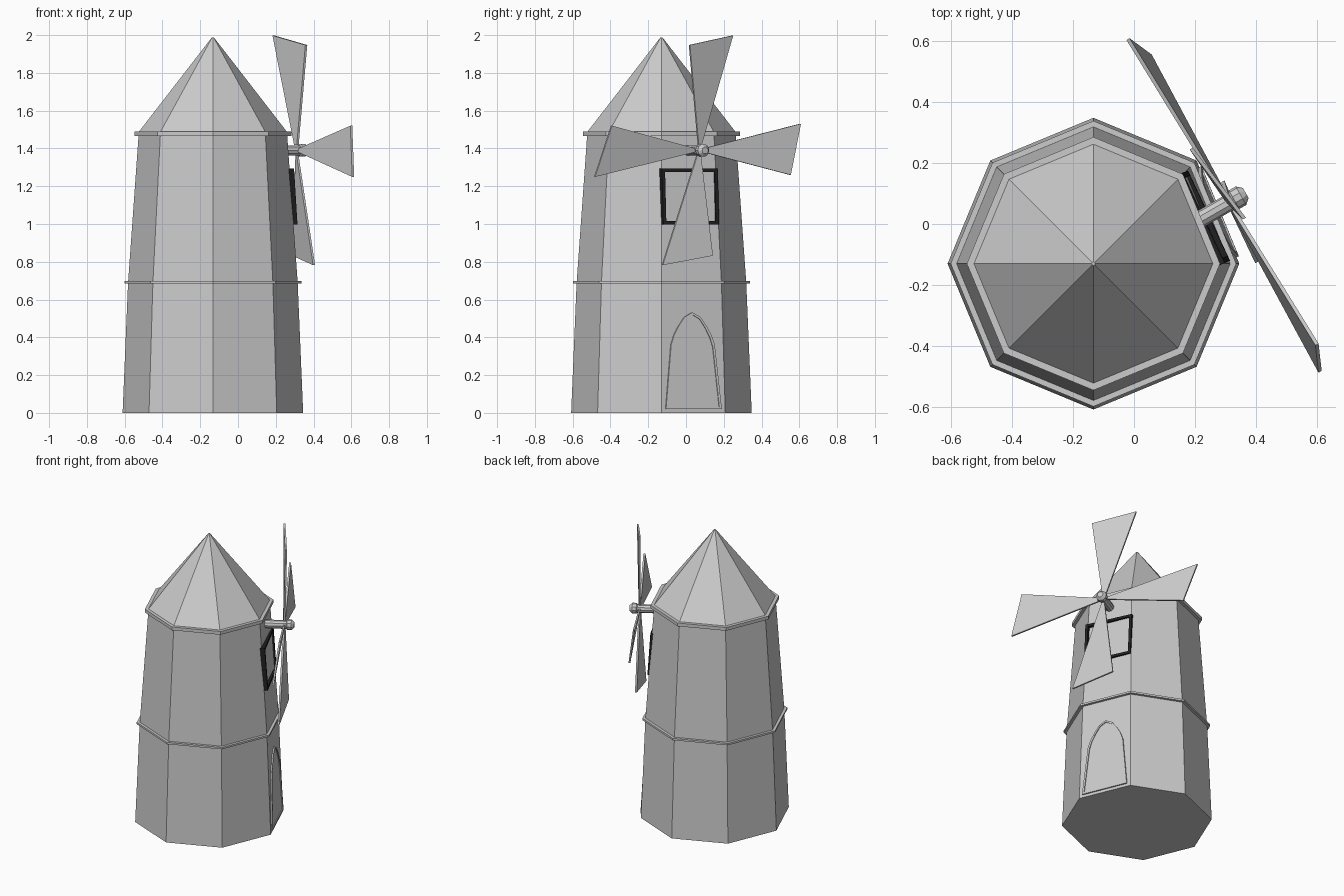
import bpy, bmesh
from math import sin, cos, pi, radians
from mathutils import Vector

if "Cube" in bpy.data.objects:
    bpy.data.objects.remove(bpy.data.objects["Cube"])

CX, CY = -0.133, -0.13          # tower axis
WALL = [(0.0, 0.478), (0.69, 0.449), (1.475, 0.393)]   # height, corner radius


def loft(name, loops, ring=False, mat=None):
    """Skin matching point loops; cap the ends, or join last to first if ring."""
    bm = bmesh.new()
    vs = [[bm.verts.new(p) for p in lp] for lp in loops]
    n = len(vs[0])
    for i in range(len(vs) if ring else len(vs) - 1):
        a, b = vs[i], vs[(i + 1) % len(vs)]
        for j in range(n):
            k = (j + 1) % n
            bm.faces.new((a[j], a[k], b[k], b[j]))
    if not ring:
        bm.faces.new(vs[0])
        bm.faces.new(vs[-1])
    bmesh.ops.recalc_face_normals(bm, faces=bm.faces)
    me = bpy.data.meshes.new(name)
    bm.to_mesh(me)
    bm.free()
    ob = bpy.data.objects.new(name, me)
    bpy.context.collection.objects.link(ob)
    if mat:
        me.materials.append(mat)
    return ob


def octagon(r, z):
    return [(CX + r * cos(i * pi / 4), CY + r * sin(i * pi / 4), z) for i in range(8)]


def wall_radius(z):
    for (z0, r0), (z1, r1) in zip(WALL, WALL[1:]):
        if z <= z1:
            break
    return r0 + (r1 - r0) * (z - z0) / (z1 - z0)


def on_wall(u, z, out, turn=0.0):
    """Point on the door-side wall: u sideways, z up, out from the surface."""
    f, g = radians(22.5), radians(22.5 + turn)
    ap = wall_radius(z) * cos(pi / 8)
    return (CX + ap * cos(f) - u * sin(g) + out * cos(g),
            CY + ap * sin(f) + u * cos(g) + out * sin(g), z)


# Tower, bands and roof
loft("tower_wall", [octagon(r, z) for z, r in WALL])
loft("middle_band", [octagon(r, z) for r, z in
     [(0.44, 0.686), (0.468, 0.686), (0.468, 0.699), (0.44, 0.699)]], ring=True)
loft("eave_band", [octagon(r, z) for r, z in
     [(0.37, 1.466), (0.415, 1.466), (0.415, 1.489), (0.37, 1.489)]], ring=True)
loft("roof", [octagon(0.393, 1.487), octagon(0.006, 1.987)])

# Arched door with raised frame
half = [(0.16, 0.02), (0.125, 0.36), (0.107, 0.412), (0.08, 0.46), (0.045, 0.508)]
outer = half + [(0.0, 0.532)] + [(-u, z) for u, z in reversed(half)]
inner = [(u * 0.91, 0.032 if z < 0.1 else z - 0.012) for u, z in outer]
loft("door_panel", [[on_wall(u, z, d) for u, z in inner] for d in (-0.01, 0.003)])
loft("door_frame", [[on_wall(u, z, d) for u, z in prof] for prof, d in
     [(outer, -0.01), (outer, 0.009), (inner, 0.009), (inner, -0.01)]], ring=True)

# Dark window frame
dark = bpy.data.materials.new("dark_frame")
dark.diffuse_color = (0.015, 0.015, 0.015, 1)
dark.use_nodes = True
dark.node_tree.nodes["Principled BSDF"].inputs["Base Color"].default_value = dark.diffuse_color


def rect(inset):
    w, z0, z1 = 0.163 - inset, 0.998 + inset, 1.294 - inset
    return [(-w, z0), (w, z0), (w, z1), (-w, z1)]


loft("window_frame", [[on_wall(u, z, d, 2.5) for u, z in rect(i)] for i, d in
     [(0, -0.014), (0, 0.016), (0.018, 0.016), (0.018, -0.014)]], ring=True, mat=dark)

# Rotor frame: horizontal axis turned 30 degrees
AX, SIDE, UP = Vector((cos(pi / 6), 0.5, 0)), Vector((-0.5, cos(pi / 6), 0)), Vector((0, 0, 1))
CENTRE = -0.095 * SIDE + 1.39 * UP


def rotor(r, deg, s):
    a = radians(deg)
    return CENTRE + s * AX + r * (cos(a) * SIDE + sin(a) * UP)


# Shaft with stepped, tapered cap
loft("rotor_shaft", [[rotor(r, i * 36, s) for i in range(10)] for r, s in
     [(0.028, 0.16), (0.028, 0.318), (0.035, 0.324), (0.035, 0.35), (0.019, 0.368)]])

# Four pitched blades in two mirrored pairs
for n, (a, b) in enumerate([(70.5, 97.2), (12.6, -13.4), (250.5, 277.2), (192.6, 166.6)]):
    mid, sgn = (a + b) / 2, (1 if a > b else -1)
    loft(f"blade_{n + 1}", [[rotor(0.645, a, 0.286 + d), rotor(0.562, b, 0.322 + d),
                             rotor(0.03, mid - 20 * sgn, 0.306 + d),
                             rotor(0.03, mid + 20 * sgn, 0.302 + d)] for d in (-0.006, 0.006)])
